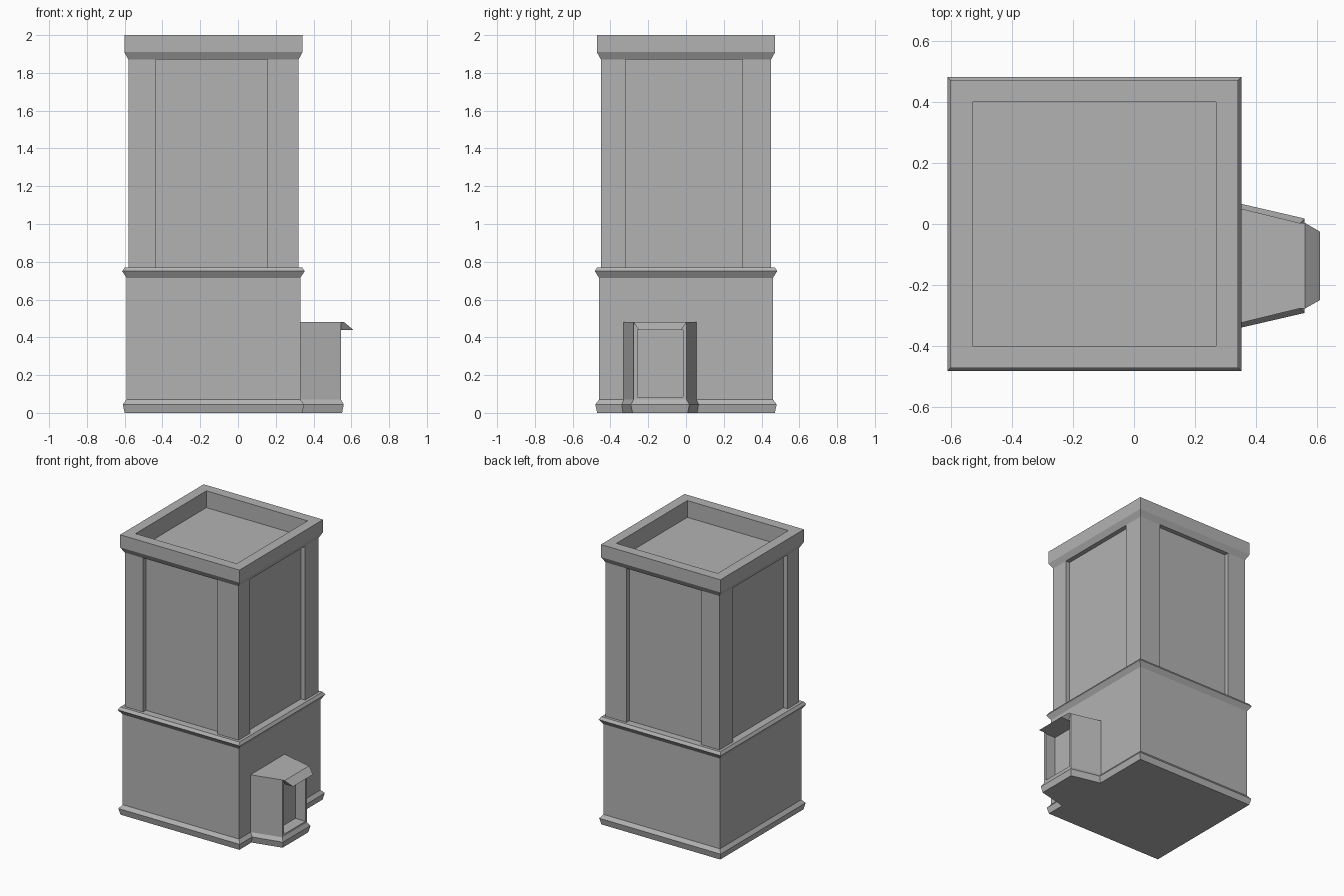
import bpy, bmesh

cube = bpy.data.objects.get("Cube")
if cube:
    bpy.data.objects.remove(cube, do_unlink=True)

CX = -0.13  # centre of the tower in x

stone = bpy.data.materials.new("grey_stone")
stone.use_nodes = True
GREY = (0.45, 0.45, 0.45, 1)
stone.diffuse_color = GREY
stone.node_tree.nodes["Principled BSDF"].inputs["Base Color"].default_value = GREY


def finish(bm, name):
    bmesh.ops.recalc_face_normals(bm, faces=bm.faces)
    mesh = bpy.data.meshes.new(name)
    bm.to_mesh(mesh)
    bm.free()
    mesh.materials.append(stone)
    obj = bpy.data.objects.new(name, mesh)
    bpy.context.collection.objects.link(obj)
    return obj


def loft(rings):
    """Skin a stack of equal-sized rings and cap both ends."""
    bm = bmesh.new()
    loops = [[bm.verts.new(p) for p in ring] for ring in rings]
    for a, b in zip(loops, loops[1:]):
        for i in range(len(a)):
            j = (i + 1) % len(a)
            bm.faces.new((a[i], a[j], b[j], b[i]))
    bm.faces.new(loops[0][::-1])
    bm.faces.new(loops[-1])
    return bm


def rect(x0, x1, y0, y1, z):
    return [(x0, y0, z), (x1, y0, z), (x1, y1, z), (x0, y1, z)]


def square_stack(name, profile):
    finish(loft([rect(CX - h, CX + h, -h, h, z) for h, z in profile]), name)


# Tower: plinth and lower storey, belt, recessed shaft, hollow cornice
square_stack("lower_storey", [(0.47, 0), (0.48, 0.045), (0.46, 0.07), (0.46, 0.715)])
square_stack("belt_course", [(0.46, 0.715), (0.483, 0.75), (0.47, 0.77)])
square_stack("panelled_shaft", [(0.418, 0.77), (0.418, 1.87)])
square_stack("cornice", [(0.45, 1.87), (0.472, 1.91), (0.472, 2.0),
                         (0.40, 2.0), (0.40, 1.88)])

# Corner posts framing the recessed panels
for xn, x0, x1 in (("left", 0.155, 0.32), ("right", -0.58, -0.435)):
    for yn, y0, y1 in (("front", -0.45, -0.32), ("back", 0.30, 0.45)):
        finish(loft([rect(x0, x1, y0, y1, 0.77), rect(x0, x1, y0, y1, 1.87)]),
               f"{yn}_{xn}_post")


# Tapered entrance porch with its own plinth
def porch_ring(out, z):
    return [(0.30, -0.337 - out, z), (0.545 + out, -0.277 - out, z),
            (0.545 + out, 0.003 + out, z), (0.30, 0.063 + out, z)]


bm = loft([porch_ring(o, z) for o, z in
           ((0.006, 0), (0.015, 0.045), (0, 0.07), (0, 0.48))])
bmesh.ops.recalc_face_normals(bm, faces=bm.faces)

# Doorway: inset the front wall, then push it inward
door = max((f for f in bm.faces if f.normal.x > 0.99), key=lambda f: f.calc_area())
bmesh.ops.inset_region(bm, faces=[door], thickness=0.027)
for v in door.verts:
    v.co.z = 0.44 if v.co.z > 0.25 else 0.085
pushed = bmesh.ops.extrude_discrete_faces(bm, faces=[door])["faces"][0]
bmesh.ops.translate(bm, verts=pushed.verts, vec=(-0.08, 0, 0))
finish(bm, "entrance_porch")

# Sloping canopy over the doorway
finish(loft([rect(0.54, 0.61, -0.25, -0.025, 0.44),
             rect(0.54, 0.562, -0.277, 0.003, 0.48)]), "door_canopy")
